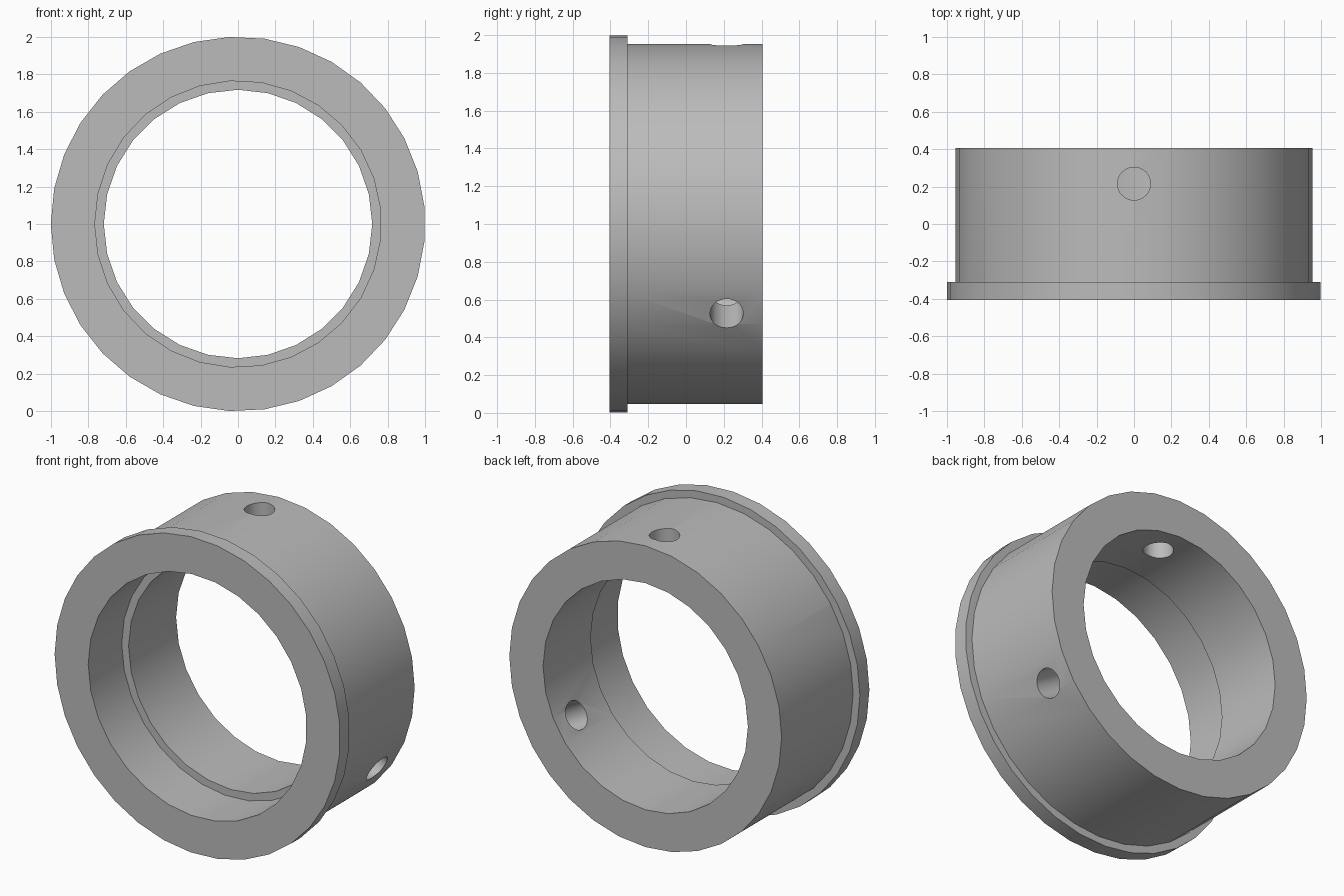
import bpy
from math import pi, radians, sin, cos
from mathutils import Matrix

if "Cube" in bpy.data.objects:
    bpy.data.objects.remove(bpy.data.objects["Cube"], do_unlink=True)

metal = bpy.data.materials.new("plain grey")
metal.use_nodes = True
grey = (0.5, 0.5, 0.5, 1)
metal.diffuse_color = grey
metal.node_tree.nodes["Principled BSDF"].inputs["Base Color"].default_value = grey

CENTRE_Z = 1.0
FRONT, REAR = -0.405, 0.405


def cylinder(name, radius, y0, y1, sides):
    """Cylinder along y with a corner pointing to -x."""
    bpy.ops.mesh.primitive_cylinder_add(vertices=sides, radius=radius, depth=y1 - y0)
    ob = bpy.context.object
    ob.name = ob.data.name = name
    turn = Matrix.Rotation(pi / 2, 4, "X") @ Matrix.Rotation(pi / 2, 4, "Z")
    ob.data.transform(Matrix.Translation((0, (y0 + y1) / 2, CENTRE_Z)) @ turn)
    ob.data.materials.append(metal)
    return ob


def radial_drill(name, angle, y, radius):
    """Cutter pointing outwards from the axis at an angle from the top."""
    bpy.ops.mesh.primitive_cylinder_add(vertices=32, radius=radius, depth=0.8)
    ob = bpy.context.object
    ob.name = name
    ob.data.transform(Matrix.Translation((0.9 * sin(angle), y, CENTRE_Z + 0.9 * cos(angle)))
                      @ Matrix.Rotation(angle, 4, "Y"))
    ob.data.materials.append(metal)
    return ob


def combine(target, tool, operation):
    mod = target.modifiers.new(tool.name, "BOOLEAN")
    mod.object, mod.operation, mod.solver = tool, operation, "EXACT"
    bpy.context.view_layer.objects.active = target
    bpy.ops.object.modifier_apply(modifier=mod.name)
    bpy.data.objects.remove(tool, do_unlink=True)


# Flanged bushing: sleeve with a thin front collar
bushing = cylinder("flanged_bushing", 0.953, -0.36, REAR, 32)
combine(bushing, cylinder("collar", 1.0, FRONT, -0.31, 33), "UNION")

# Stepped bore: narrow all through, wider at the front
combine(bushing, cylinder("narrow_bore", 0.717, -0.6, 0.6, 28), "DIFFERENCE")
combine(bushing, cylinder("wide_bore", 0.765, -0.6, -0.07, 29), "DIFFERENCE")

# Two radial screw holes, a third of a turn apart
for i in range(2):
    combine(bushing, radial_drill("screw_hole", radians(120 * i), 0.215, 0.088), "DIFFERENCE")

# Smooth round walls, crisp rims
bpy.ops.object.select_all(action="DESELECT")
bushing.select_set(True)
bpy.context.view_layer.objects.active = bushing
bpy.ops.object.shade_smooth_by_angle(angle=radians(30))
